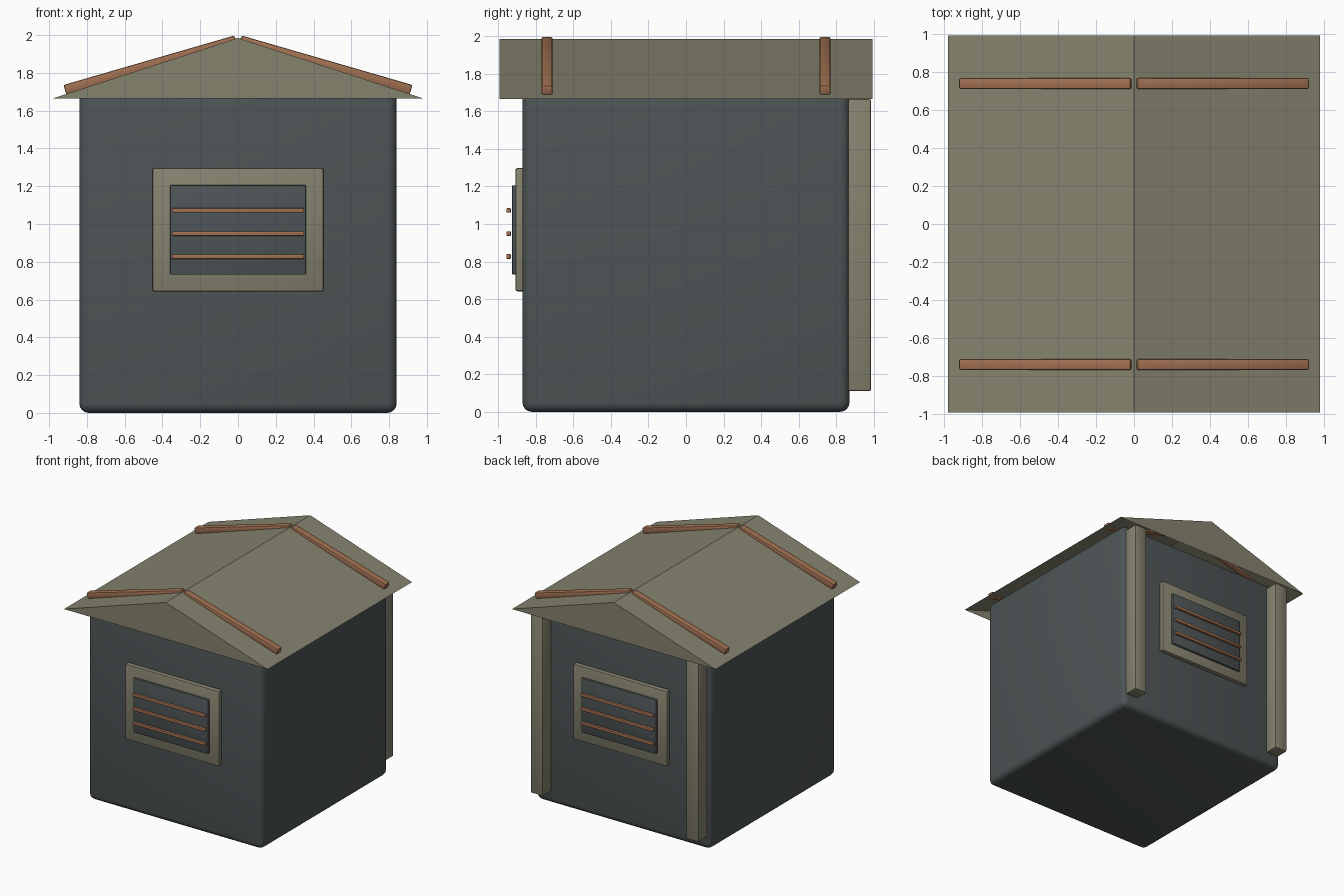
import bpy, bmesh, math
from mathutils import Matrix, Vector

if "Cube" in bpy.data.objects:
    bpy.data.objects.remove(bpy.data.objects["Cube"])


def material(name, rgb):
    m = bpy.data.materials.new(name)
    m.diffuse_color = (*rgb, 1)
    m.use_nodes = True
    m.node_tree.nodes["Principled BSDF"].inputs["Base Color"].default_value = m.diffuse_color
    return m


slate = material("slate_grey", (0.075, 0.088, 0.092))
olive = material("olive_beige", (0.235, 0.225, 0.155))
wood = material("brown_wood", (0.36, 0.165, 0.085))


def finish(name, bm, mat, smooth=True):
    me = bpy.data.meshes.new(name)
    bm.to_mesh(me)
    bm.free()
    me.materials.append(mat)
    ob = bpy.data.objects.new(name, me)
    bpy.context.collection.objects.link(ob)
    if smooth:
        bpy.ops.object.select_all(action='DESELECT')
        ob.select_set(True)
        bpy.context.view_layer.objects.active = ob
        bpy.ops.object.shade_smooth_by_angle(angle=math.radians(40))
    return ob


def box(name, lo, hi, mat, bevel, segments=2, turn=0.0):
    """Rounded box between two corners, optionally turned about y."""
    lo, hi = Vector(lo), Vector(hi)
    bm = bmesh.new()
    bmesh.ops.create_cube(bm, size=1, matrix=Matrix.Diagonal((*(hi - lo), 1)))
    bmesh.ops.bevel(bm, geom=bm.edges[:], offset=bevel, segments=segments,
                    profile=0.5, affect='EDGES')
    bmesh.ops.transform(bm, verts=bm.verts[:], matrix=Matrix.Translation((lo + hi) / 2)
                        @ Matrix.Rotation(turn, 4, 'Y'))
    return finish(name, bm, mat)


# Main rounded body
box("body", (-0.84, -0.87, 0), (0.84, 0.87, 1.71), slate, 0.05, 4)

# Roof shell: two slopes and two gables, open underneath
bm = bmesh.new()
ends = [[bm.verts.new((x, y, z)) for x, z in ((-0.98, 1.665), (0.98, 1.665), (0, 1.985))]
        for y in (-0.993, 0.993)]
f, b = ends
bm.faces.new(f)
bm.faces.new(b[::-1])
bm.faces.new((f[1], b[1], b[2], f[2]))
bm.faces.new((b[0], f[0], f[2], b[2]))
finish("roof", bm, olive, smooth=False)

# Wooden battens lying across the roof slopes
run, rise = 0.905, -0.262
length = math.hypot(run, rise)
for side, label in ((-1, "left"), (1, "right")):
    for y, end in ((-0.74, "front"), (0.74, "back")):
        c = Vector((side * 0.464, y, 1.842))
        half = Vector((length / 2, 0.029, 0.026))
        box(f"roof_batten_{end}_{label}", c - half, c + half, wood, 0.009, 2,
            turn=side * math.atan2(-rise, run))

# Rear corner posts
for side, label in ((-1, "left"), (1, "right")):
    box(f"rear_post_{label}", (side * 0.75 - 0.06, 0.855, 0.11),
        (side * 0.75 + 0.06, 0.985, 1.665), olive, 0.01)

# Windows front and back: frame, pane and three bars
for s, end in ((-1, "front"), (1, "back")):
    def plate(name, x, y0, y1, z0, z1, mat, bevel):
        a, c = sorted((s * y0, s * y1))
        box(f"{end}_{name}", (-x, a, z0), (x, c, z1), mat, bevel)

    plate("window_frame", 0.452, 0.86, 0.908, 0.642, 1.297, olive, 0.01)
    plate("window_pane", 0.359, 0.88, 0.926, 0.732, 1.206, slate, 0.005)
    for i, z in enumerate((0.827, 0.949, 1.072)):
        plate(f"window_bar_{i + 1}", 0.35, 0.932, 0.956, z - 0.012, z + 0.012, wood, 0.004)
